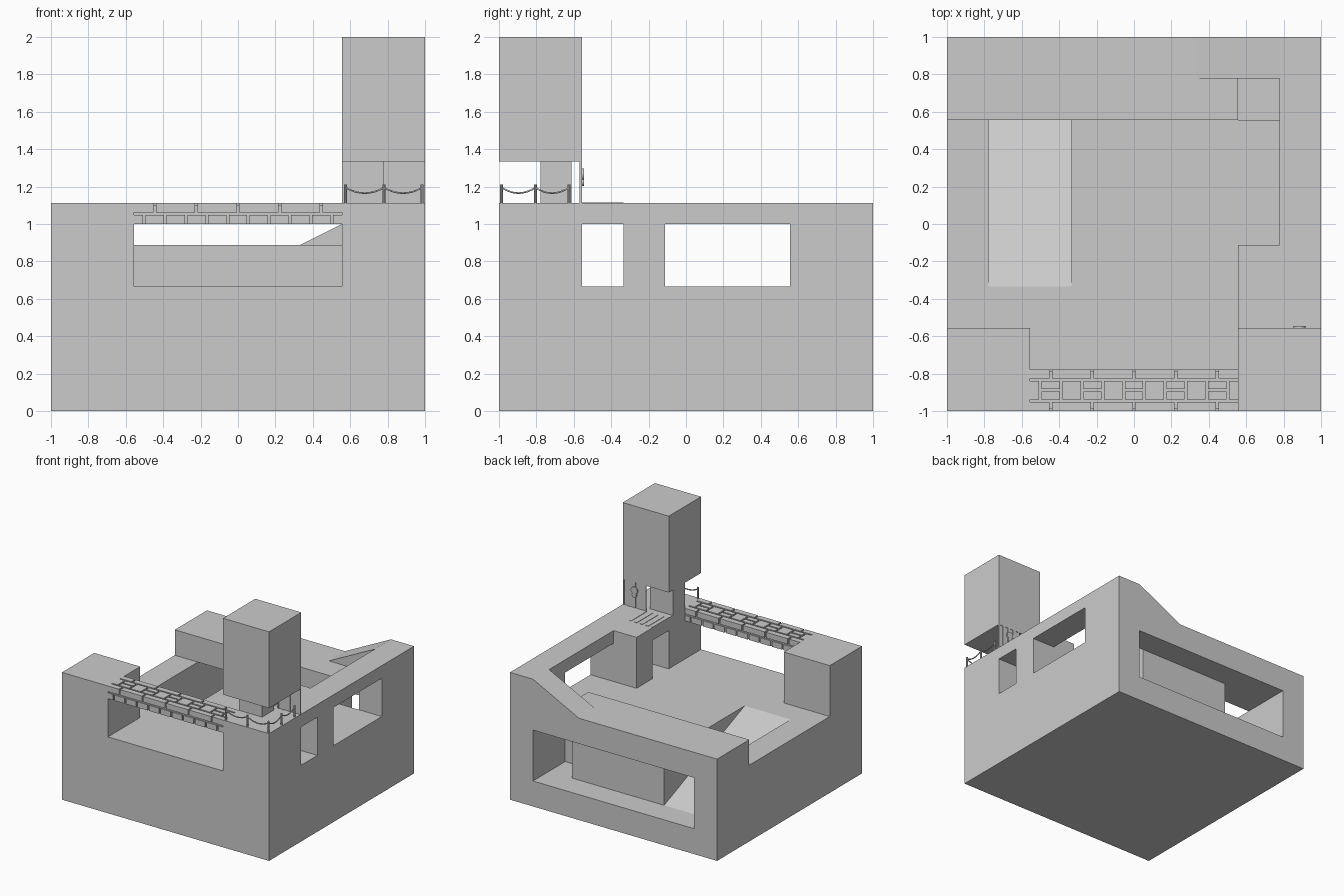
import bpy, bmesh, math
from mathutils import Vector

if "Cube" in bpy.data.objects:
    bpy.data.objects.remove(bpy.data.objects["Cube"])

U = 1 / 9  # the model sits on a grid of 18 x 18 x 18 cells


def prism(name, pts, axis, a, b):
    """Extrude a 2D profile along an axis: 'x' (pts are y,z), 'y' (x,z) or 'z' (x,y)."""
    def place(p, d):
        if axis == 'x':
            return Vector((d, p[0], p[1])) * U
        if axis == 'y':
            return Vector((p[0], d, p[1])) * U
        return Vector((p[0], p[1], d)) * U
    bm = bmesh.new()
    lo = [bm.verts.new(place(p, a)) for p in pts]
    hi = [bm.verts.new(place(p, b)) for p in pts]
    n = len(pts)
    bm.faces.new(lo)
    bm.faces.new(hi[::-1])
    for i in range(n):
        j = (i + 1) % n
        bm.faces.new((lo[j], lo[i], hi[i], hi[j]))
    bmesh.ops.recalc_face_normals(bm, faces=bm.faces)
    me = bpy.data.meshes.new(name)
    bm.to_mesh(me)
    bm.free()
    ob = bpy.data.objects.new(name, me)
    bpy.context.collection.objects.link(ob)
    return ob


def box(name, x, y, z):
    return prism(name, [(x[0], y[0]), (x[1], y[0]), (x[1], y[1]), (x[0], y[1])], 'z', *z)


def cut(target, cutter):
    m = target.modifiers.new('cut', 'BOOLEAN')
    m.operation, m.solver, m.object = 'DIFFERENCE', 'EXACT', cutter
    cutter.hide_render = True
    bpy.context.view_layer.objects.active = target
    bpy.ops.object.modifier_apply(modifier=m.name)
    bpy.data.objects.remove(cutter)


# Main block, carved into floors, walls and passages
block = box('main_block', (-9, 9), (-9, 9), (0, 10))
cut(block, box('yard', (-10, 5), (-5, 5), (6, 11)))
cut(block, box('front_opening', (-5, 5), (-10, -4), (6, 11)))
cut(block, box('right_bay', (4, 7), (-1, 5), (6, 11)))
cut(block, box('back_ledge', (-10, 5), (4.5, 7), (8, 11)))
cut(block, prism('back_slope', [(-10, 8), (3, 8), (9, 11), (-10, 11)], 'y', 7, 10))
cut(block, box('drop_shaft', (5, 7), (5, 7), (2, 11)))
cut(block, box('lower_corridor', (-7, 7), (7, 10), (2, 6)))
cut(block, prism('ramp_slot', [(8, 2), (8, 6), (5, 6), (5, 7), (-3, 7), (-3, 6), (7, 2)],
                 'x', -7, -3))
cut(block, box('small_window', (4, 10), (-5, -3), (6, 9)))
cut(block, box('large_window', (6, 10), (-1, 5), (6, 9)))

# Tower on its pillar
box('tower', (5, 9), (-9, -5), (12, 18))
box('tower_pillar', (5, 7), (-7, -5.5), (10, 12))

# Brick bridge: a core with separate bricks leaving narrow joints
G = 0.06
box('bridge_core', (-5, 5), (-8.9, -7.1), (9, 9.9))


def brick(x, y, z):
    x0 = x[0] + (G if x[0] > -5 else 0)
    x1 = x[1] - (G if x[1] < 5 else 0)
    box('brick', (x0, x1), y, z)


long_joints = [-5, -4, -2, 0, 2, 4, 5]
short_joints = [-5] + [i - 4.5 for i in range(10)] + [5]
for a, b in zip(long_joints, long_joints[1:]):
    for y in ((-9, -8.5 - G), (-7.5 + G, -7)):
        brick((a, b), y, (9.5 + G, 10))
for i, (a, b) in enumerate(zip(short_joints, short_joints[1:])):
    for y in ((-9, -8.5), (-7.5, -7)):
        brick((a, b), y, (9, 9.5 - G))
    if i % 2:
        brick((a, b), (-8.5 + G, -8 - G), (9.5, 10))
        brick((a, b), (-8 + G, -7.5 - G), (9.5, 10))
    else:
        brick((a, b), (-8.5 + G, -7.5 - G), (9.5, 10))

# Barred gate under the tower and matching floor grate
box('gate_panel', (7, 9), (-5.08, -5.04), (10, 12))
for i in range(5):
    c = i * 0.5
    lo, hi = max(c - 0.12, 0), min(c + 0.12, 2)
    box('gate_bar', (7 + lo, 7 + hi), (-5.12, -5.0), (10, 12))
    box('grate_bar', (5 + lo, 5 + hi), (-5, -3), (9.95, 10.03))

# Gate lock
for r, z in ((0.032, 1.265), (0.022, 1.225)):
    bpy.ops.mesh.primitive_cylinder_add(vertices=16, radius=r, depth=0.012,
                                        location=(0.885, -0.552, z),
                                        rotation=(math.pi / 2, 0, 0))
    bpy.context.object.name = 'gate_lock'
    bpy.ops.object.shade_smooth_by_angle()

# Rope fence around the tower base
posts = [(0.575, -0.985), (0.78, -0.985), (0.985, -0.985), (0.985, -0.805), (0.985, -0.625)]
for x, y in posts:
    bpy.ops.mesh.primitive_cylinder_add(vertices=8, radius=0.008, depth=0.1,
                                        location=(x, y, 1.161))
    bpy.context.object.name = 'fence_post'
for (x0, y0), (x1, y1) in zip(posts, posts[1:]):
    cu = bpy.data.curves.new('fence_rope', 'CURVE')
    cu.dimensions, cu.bevel_depth, cu.bevel_resolution = '3D', 0.005, 1
    sp = cu.splines.new('POLY')
    sp.points.add(8)
    for i, p in enumerate(sp.points):
        t = i / 8
        p.co = (x0 + (x1 - x0) * t, y0 + (y1 - y0) * t, 1.195 - 0.12 * t * (1 - t), 1)
    bpy.context.collection.objects.link(bpy.data.objects.new('fence_rope', cu))
